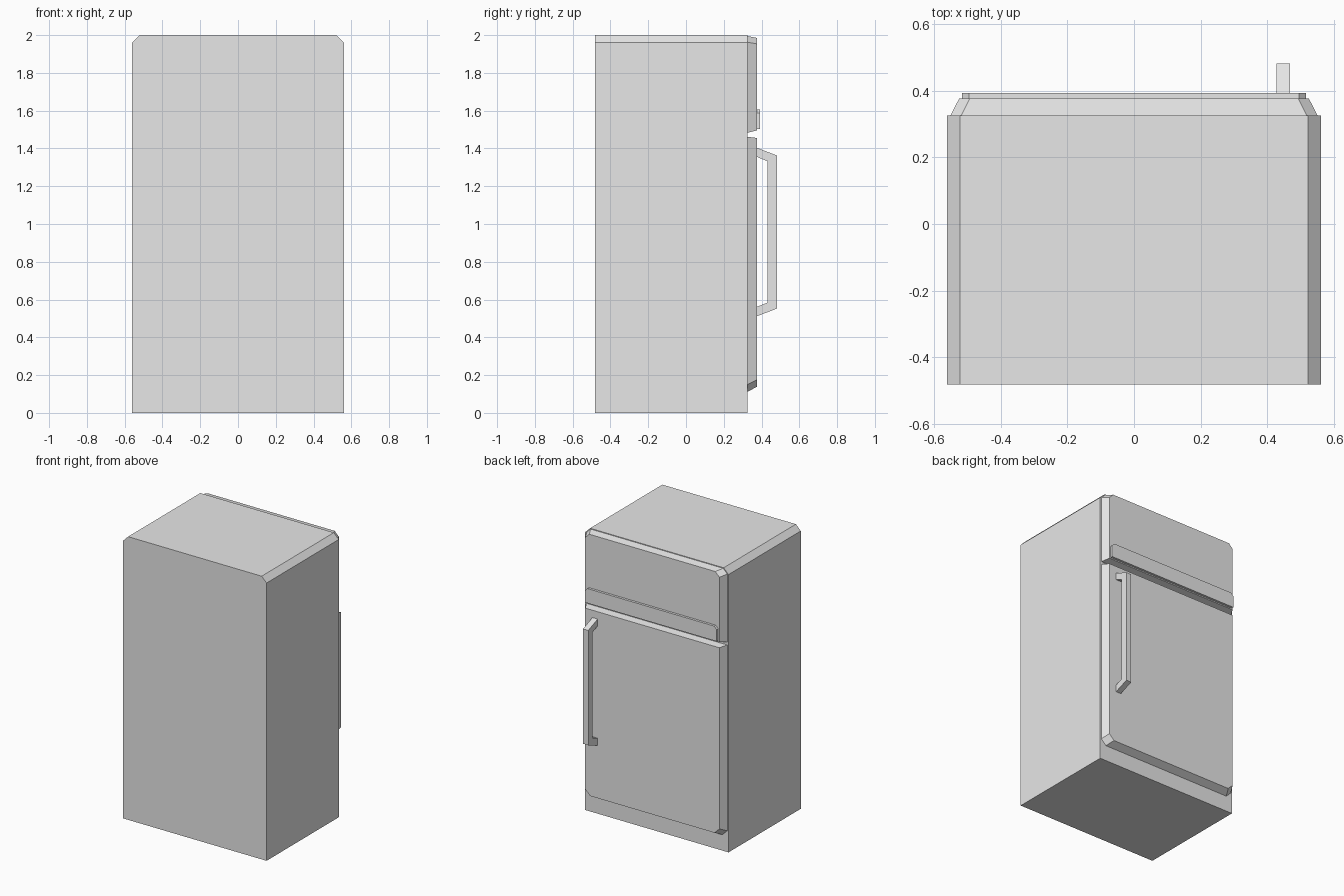
import bpy, bmesh

default_cube = bpy.data.objects.get("Cube")
if default_cube:
    bpy.data.objects.remove(default_cube, do_unlink=True)

grey = bpy.data.materials.new("light_grey")
grey.use_nodes = True
colour = (0.8, 0.8, 0.8, 1)
grey.diffuse_color = colour
grey.node_tree.nodes["Principled BSDF"].inputs["Base Color"].default_value = colour


def loft(name, ring_a, ring_b):
    """Closed solid between two matching outlines."""
    bm = bmesh.new()
    a = [bm.verts.new(p) for p in ring_a]
    b = [bm.verts.new(p) for p in ring_b]
    bm.faces.new(a)
    bm.faces.new(b)
    for i in range(len(a)):
        j = (i + 1) % len(a)
        bm.faces.new((a[i], a[j], b[j], b[i]))
    bmesh.ops.recalc_face_normals(bm, faces=bm.faces[:])
    mesh = bpy.data.meshes.new(name)
    bm.to_mesh(mesh)
    bm.free()
    mesh.materials.append(grey)
    obj = bpy.data.objects.new(name, mesh)
    bpy.context.collection.objects.link(obj)
    return obj


def panel(y, half, bottom, top, cut_top=0, cut_bottom=0):
    """Symmetric upright outline with optional cut corners."""
    right = [(half - cut_bottom, bottom)]
    if cut_bottom:
        right.append((half, bottom + cut_bottom))
    if cut_top:
        right.append((half, top - cut_top))
    right.append((half - cut_top, top))
    left = [(-x, z) for x, z in reversed(right)]
    return [(x, y, z) for x, z in right + left]


BACK, BODY_FACE, DOOR_FACE, TRIM_FACE = -0.481, 0.325, 0.376, 0.393

# Cabinet with cut top edges
loft("cabinet", panel(BACK, 0.56, 0, 2, cut_top=0.038),
     panel(BODY_FACE, 0.56, 0, 2, cut_top=0.038))

# Tapered doors
loft("freezer_door", panel(BODY_FACE, 0.55, 1.483, 1.995, cut_top=0.032),
     panel(DOOR_FACE, 0.524, 1.496, 1.985, cut_top=0.032))
loft("fridge_door", panel(BODY_FACE, 0.55, 0.112, 1.462, cut_bottom=0.038),
     panel(DOOR_FACE, 0.524, 0.138, 1.455, cut_bottom=0.038))

# Raised grip strip along the bottom of the freezer door
loft("freezer_grip", panel(DOOR_FACE, 0.515, 1.504, 1.607, cut_top=0.02),
     panel(TRIM_FACE, 0.515, 1.504, 1.607, cut_top=0.02))

# Bracket-shaped handle on the fridge door
profile = [(DOOR_FACE, 1.403), (0.481, 1.363), (0.481, 0.552), (DOOR_FACE, 0.512),
           (DOOR_FACE, 0.562), (0.432, 0.584), (0.432, 1.332), (DOOR_FACE, 1.355)]
loft("fridge_handle", *[[(x, y, z) for y, z in profile] for x in (0.427, 0.468)])
